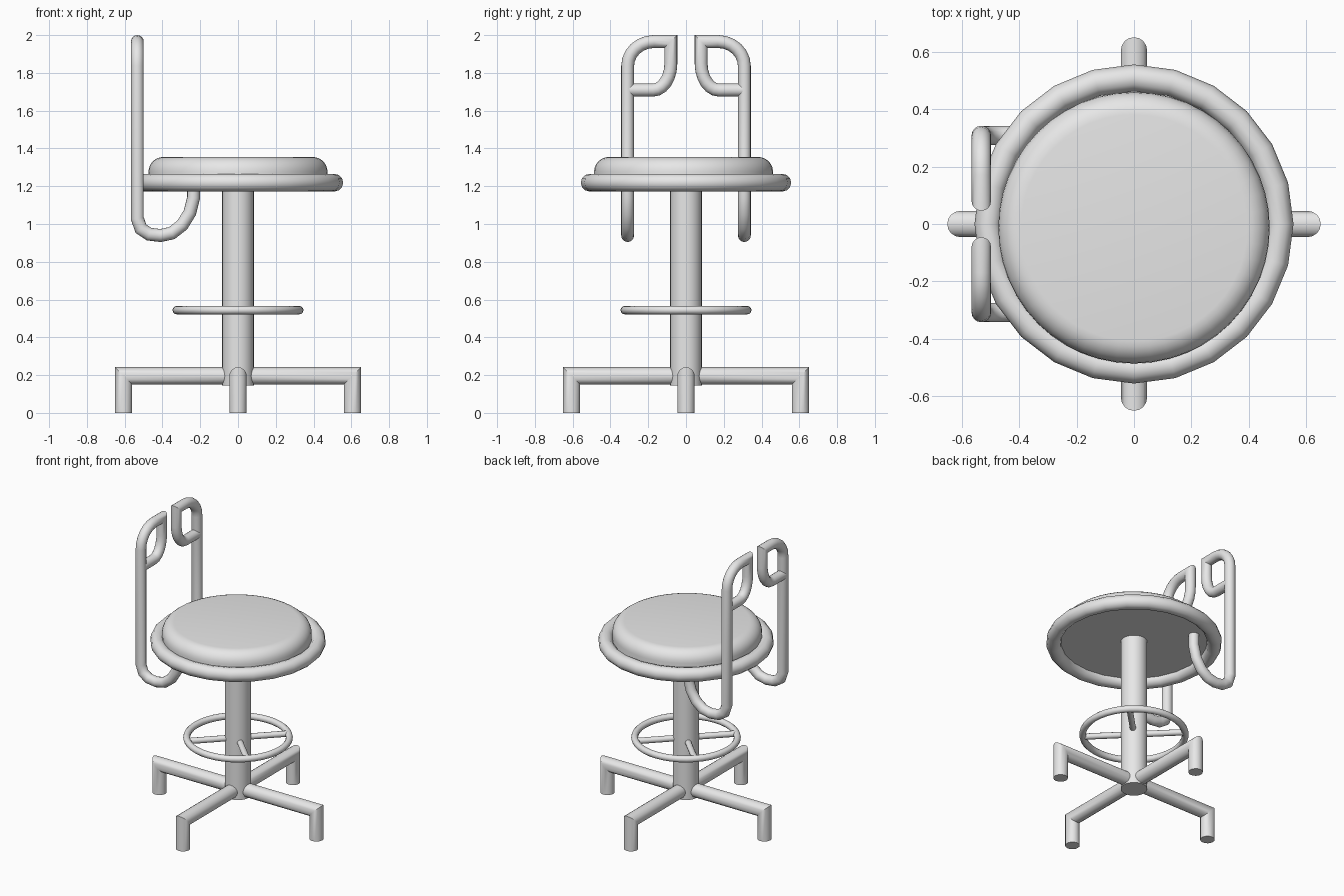
import bpy, bmesh
from math import sin, cos, pi, radians
from mathutils import Vector

cube = bpy.data.objects.get("Cube")
if cube:
    bpy.data.objects.remove(cube, do_unlink=True)

GREY = (0.8, 0.8, 0.8, 1)
metal = bpy.data.materials.new("plain grey")
metal.use_nodes = True
metal.diffuse_color = GREY
metal.node_tree.nodes["Principled BSDF"].inputs["Base Color"].default_value = GREY


def finish(obj, name, angle=40):
    obj.name = name
    obj.data.materials.append(metal)
    bpy.ops.object.select_all(action='DESELECT')
    obj.select_set(True)
    bpy.context.view_layer.objects.active = obj
    bpy.ops.object.shade_smooth_by_angle(angle=radians(angle))


def loft(name, rings):
    """Join vertex rings into a capped skin."""
    bm = bmesh.new()
    loops = [[bm.verts.new(p) for p in ring] for ring in rings]
    for a, b in zip(loops, loops[1:]):
        for i in range(len(a)):
            j = (i + 1) % len(a)
            bm.faces.new((a[i], a[j], b[j], b[i]))
    bm.faces.new(loops[0])
    bm.faces.new(loops[-1])
    bmesh.ops.recalc_face_normals(bm, faces=bm.faces)
    mesh = bpy.data.meshes.new(name)
    bm.to_mesh(mesh)
    bm.free()
    obj = bpy.data.objects.new(name, mesh)
    bpy.context.collection.objects.link(obj)
    finish(obj, name)


def tube(name, path, radius, sides=16):
    """Sweep a circle along a path with true mitred corners."""
    pts = [Vector(p) for p in path]
    dirs = [(b - a).normalized() for a, b in zip(pts, pts[1:])]
    u = dirs[0].orthogonal().normalized()
    v = dirs[0].cross(u)
    turn = [2 * pi * i / sides for i in range(sides)]
    rings = [[pts[0] + radius * (u * cos(t) + v * sin(t)) for t in turn]]
    for k, d in enumerate(dirs):
        after = dirs[min(k + 1, len(dirs) - 1)]
        plane = (d + after).normalized()
        rings.append([p + d * ((pts[k + 1] - p).dot(plane) / d.dot(plane))
                      for p in rings[-1]])
    loft(name, rings)


def hoop(name, major, minor, z, segments, sides=12):
    bpy.ops.mesh.primitive_torus_add(major_radius=major, minor_radius=minor,
                                     major_segments=segments, minor_segments=sides,
                                     location=(0, 0, z))
    finish(bpy.context.object, name, 60)


def arc(cy, cz, ry, rz, start, end, steps=6):
    angles = [radians(start + (end - start) * i / steps) for i in range(steps + 1)]
    return [(cy + ry * cos(a), cz + rz * sin(a)) for a in angles]


# Seat cushion with a rounded top edge
profile = [(0.474, 1.22)] + arc(0.395, 1.276, 0.079, 0.079, 0, 90)
loft("seat_cushion", [[(r * cos(2 * pi * i / 48), r * sin(2 * pi * i / 48) - 0.013, z)
                       for i in range(48)] for r, z in profile])

# Seat rim and central column
hoop("seat_rim", 0.51, 0.047, 1.219, 24)
tube("column", [(0, 0, 0.145), (0, 0, 1.23)], 0.084, 24)

# Four bent feet
for name, x, y in (("left", 1, 0), ("back", 0, 1), ("right", -1, 0), ("front", 0, -1)):
    reach = 0.606
    tube(name + "_foot", [(0.02 * x, 0.02 * y, 0.196), (reach * x, reach * y, 0.196),
                          (reach * x, reach * y, 0)], 0.046)

# Foot ring on four diagonal spokes
hoop("foot_ring", 0.325, 0.022, 0.544, 40)
for i in range(4):
    a = radians(45 + 90 * i)
    tube("foot_ring_spoke_%d" % (i + 1),
         [(r * cos(a), r * sin(a), 0.544) for r in (0.05, 0.325)], 0.02, 12)

# Back tubes: hook under the seat, upright, then a leaf-shaped loop
BACK_X = -0.533
hook = [(-0.235, 1.22), (-0.235, 1.14), (-0.255, 1.06), (-0.295, 0.995), (-0.35, 0.952),
        (-0.41, 0.939), (-0.47, 0.946), (-0.514, 0.975), (BACK_X, 1.03)]
loop = (arc(0.169, 1.836, 0.14, 0.13, 0, 90) + [(0.08, 1.966)]
        + arc(0.175, 1.85, 0.095, 0.141, 180, 270) + [(0.30, 1.709)])
for name, side in (("left", 1), ("right", -1)):
    path = [(x, side * 0.309, z) for x, z in hook]
    path += [(BACK_X, side * y, z) for y, z in loop]
    tube("back_tube_" + name, path, 0.034)
